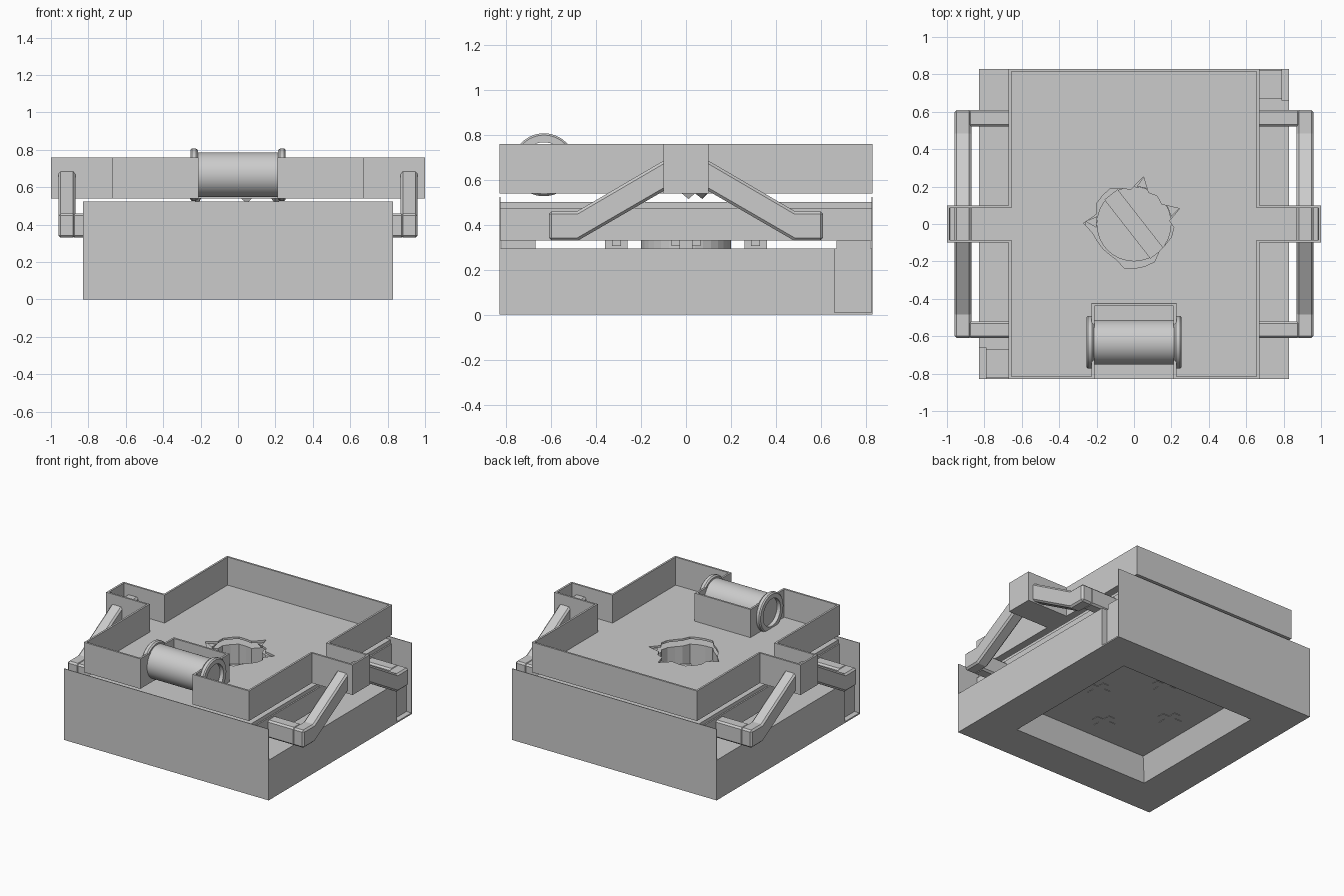
import bpy, bmesh, math, random
from mathutils import Vector

if "Cube" in bpy.data.objects:
    bpy.data.objects.remove(bpy.data.objects["Cube"])

random.seed(4)


def finish(bm, name):
    bmesh.ops.recalc_face_normals(bm, faces=bm.faces)
    me = bpy.data.meshes.new(name)
    bm.to_mesh(me)
    bm.free()
    ob = bpy.data.objects.new(name, me)
    bpy.context.collection.objects.link(ob)
    return ob


def prism(name, pts, lo, hi, axis='z', rim=0, sink=0):
    """Extrude an outline; rim and sink hollow it from the top."""
    place = (lambda p, h: (p[0], p[1], h)) if axis == 'z' else (lambda p, h: (h, p[0], p[1]))
    bm = bmesh.new()
    a = [bm.verts.new(place(p, lo)) for p in pts]
    b = [bm.verts.new(place(p, hi)) for p in pts]
    bm.faces.new(a[::-1])
    f = bm.faces.new(b)
    n = len(pts)
    for i in range(n):
        j = (i + 1) % n
        bm.faces.new((a[i], a[j], b[j], b[i]))
    bmesh.ops.recalc_face_normals(bm, faces=bm.faces)
    if sink:
        for t in (rim, 0.001):
            bmesh.ops.inset_region(bm, faces=[f], thickness=t, use_even_offset=True)
        for v in f.verts:
            v.co.z -= sink
    return finish(bm, name)


def box(name, x0, x1, y0, y1, z0, z1):
    x0, x1 = sorted((x0, x1))
    y0, y1 = sorted((y0, y1))
    return prism(name, [(x0, y0), (x1, y0), (x1, y1), (x0, y1)], z0, z1)


def ring(r, n=32):
    return [(r * math.cos(2 * math.pi * i / n), r * math.sin(2 * math.pi * i / n)) for i in range(n)]


def cut(ob, cutter):
    m = ob.modifiers.new('cut', 'BOOLEAN')
    m.operation = 'DIFFERENCE'
    m.solver = 'EXACT'
    m.object = cutter
    cutter.hide_render = True
    cutter.hide_viewport = True


def chamfer(ob):
    m = ob.modifiers.new('chamfer', 'BEVEL')
    m.width = 0.012
    m.segments = 1
    m.limit_method = 'ANGLE'
    m.angle_limit = math.radians(60)


# Lower base, notched at two opposite corners, with a tapered recess underneath
e, s, c = 0.83, 0.79, 0.66
base_outline = [(-s, -e), (e, -e), (e, c), (s, c), (s, e), (-e, e), (-e, -c), (-s, -c)]
base = prism('base', base_outline, 0, 0.295)
recess = box('recess_cutter', -0.57, 0.57, -0.57, 0.57, -0.05, 0.16)
for v in recess.data.vertices:
    if v.co.z > 0:
        v.co.x *= 0.87
        v.co.y *= 0.87
cut(base, recess)
for k, side in ((-1, 'front'), (1, 'back')):
    box(side + '_wall', -e, e, k * 0.83, k * 0.825, 0, 0.523)
    box(side + '_corner_block', k * 0.67, k * s, k * 0.67, k * 0.82, 0.29, 0.33)
    box(side + '_corner_lip', k * 0.78, k * e, k * c, k * 0.83, 0, 0.01)

# Clips on top of the base and their outlines in the recess
for i in range(4):
    for part, w, d, z0, z1 in (('stem', 0.03, 0.05, 0.29, 0.335), ('bar', 0.065, 0.02, 0.305, 0.33),
                               ('lower_stem', 0.025, 0.08, 0.157, 0.165),
                               ('lower_bar', 0.08, 0.025, 0.157, 0.165)):
        ob = box('clip_' + part, 0.31 - d, 0.31 + d, -w, w, z0, z1)
        ob.rotation_euler.z = i * math.pi / 2

# Central hub with a diagonal bar
prism('hub', ring(0.2), 0.29, 0.33)
bar = box('hub_bar', -0.2, 0.2, -0.045, 0.045, 0.33, 0.37)
bar.rotation_euler.z = math.radians(-52)

# Middle slab with a slightly narrower rim
slab = box('middle_slab', -0.67, 0.67, -0.825, 0.825, 0.33, 0.475)
rim = box('middle_slab_rim', -0.66, 0.66, -0.825, 0.825, 0.475, 0.502)

# Upper tray: cross outline with a front notch, hollowed from above
half = [(0.212, -0.438), (0.212, -0.83), (0.67, -0.83), (0.67, -0.1), (1.0, -0.1),
        (1.0, 0.1), (0.67, 0.1), (0.67, 0.83)]
tray = prism('upper_tray', half + [(-x, y) for x, y in half[::-1]], 0.54, 0.76, rim=0.014, sink=0.205)

# Broken hole through tray and slab, with pointed tears
tears = {20: 0.27, 77: 0.27, 177: 0.26}
spots = sorted([(a, random.uniform(0.19, 0.235)) for a in range(8, 360, 14)
                if all(abs(a - t) > 8 for t in tears)] + list(tears.items()))
jag = [(r * math.cos(math.radians(a)) - 0.01, r * math.sin(math.radians(a)) - 0.01) for a, r in spots]
hole = prism('tear_cutter', jag, 0.31, 0.6)
for ob in (tray, slab, rim):
    cut(ob, hole)
for a, r in tears.items():
    t = math.radians(a)
    d, n = Vector((math.cos(t), math.sin(t), 0)), Vector((-math.sin(t), math.cos(t), 0))
    bm = bmesh.new()
    tri = [d * r, d * 0.2 + n * 0.03, d * 0.2 - n * 0.03]
    top = [bm.verts.new(p + Vector((0, 0, 0.54))) for p in tri]
    low = bm.verts.new(d * 0.21 + Vector((0, 0, 0.515)))
    bm.faces.new(top)
    for i in range(3):
        bm.faces.new((top[i], top[(i + 1) % 3], low))
    finish(bm, 'tear_flap')

# Side handles: bent arm plus two bars back to the slab
top_half = [(0.61, 0.33), (0.61, 0.46), (0.485, 0.46), (0.1, 0.685)]
under_half = [(0.1, 0.55), (0.48, 0.33)]
arm = top_half + [(-y, z) for y, z in top_half[::-1]] + [(-y, z) for y, z in under_half[::-1]] + under_half
arm = arm[:8] + [(-0.48, 0.33), (-0.1, 0.55), (0.1, 0.55), (0.48, 0.33)]
for k, side in ((-1, 'left'), (1, 'right')):
    x0, x1 = sorted((k * 0.87, k * 0.96))
    chamfer(prism(side + '_arm', arm, x0, x1, axis='x'))
    for y in (-0.565, 0.565):
        chamfer(box(side + '_arm_bar', k * 0.655, k * 0.885, y - 0.045, y + 0.045, 0.33, 0.46))

# Front spool: lathed flanged tube lying along x
profile = [(-0.255, 0.1), (-0.255, 0.132), (-0.247, 0.14), (-0.225, 0.14), (-0.215, 0.132), (-0.215, 0.12)]
profile += [(-x, r) for x, r in profile[::-1]]
bm = bmesh.new()
N = 48
rings = [[bm.verts.new((x, -0.632 + r * math.cos(2 * math.pi * i / N), 0.667 + r * math.sin(2 * math.pi * i / N)))
          for i in range(N)] for x, r in profile]
for q in range(len(rings)):
    a, b = rings[q], rings[(q + 1) % len(rings)]
    for i in range(N):
        j = (i + 1) % N
        bm.faces.new((a[i], a[j], b[j], b[i]))
spool = finish(bm, 'spool')
bpy.ops.object.select_all(action='DESELECT')
spool.select_set(True)
bpy.context.view_layer.objects.active = spool
bpy.ops.object.shade_smooth_by_angle(angle=math.radians(30))
